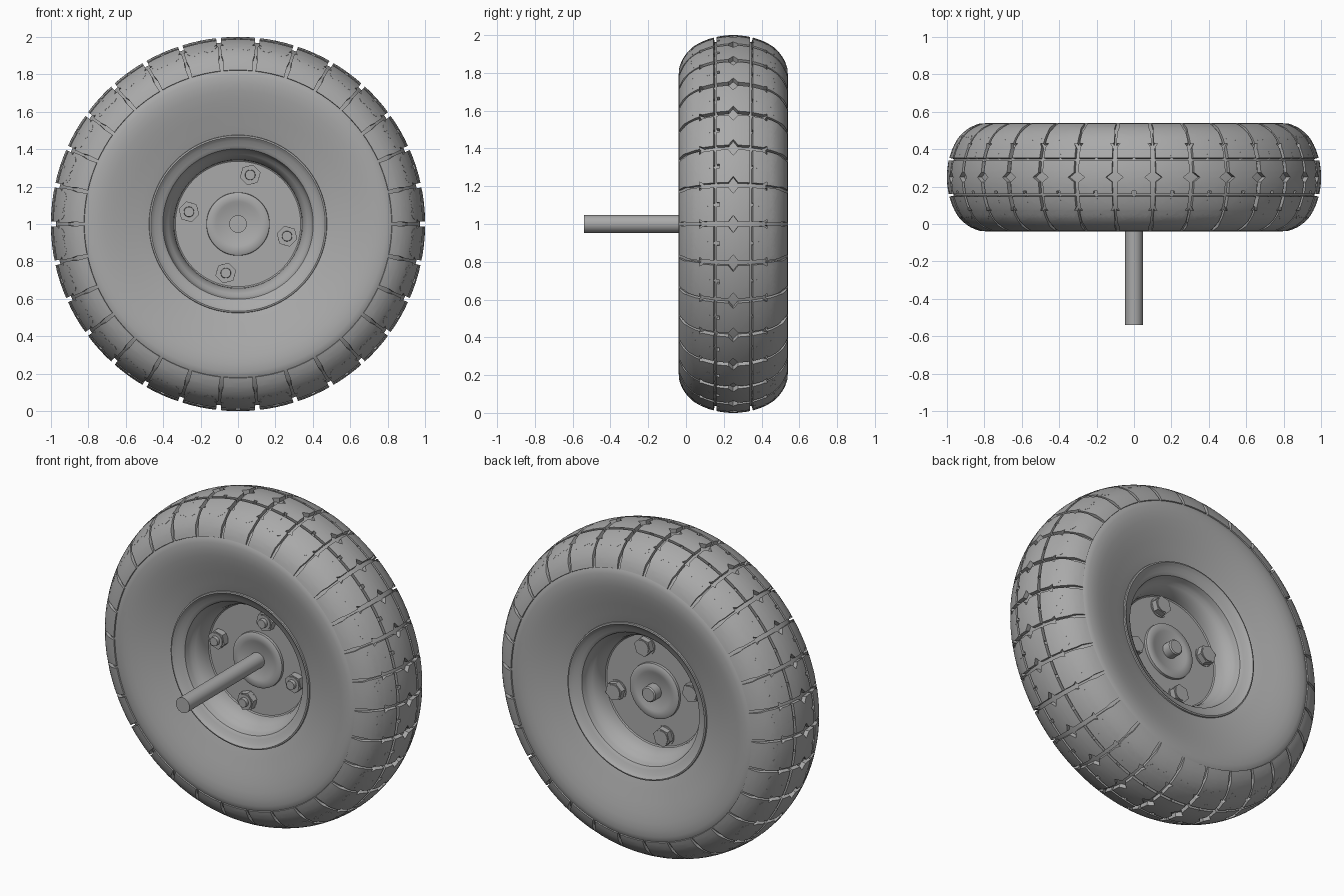
import bpy, bmesh
from math import sin, cos, pi, radians
from mathutils import Matrix, Vector

cube = bpy.data.objects.get("Cube")
if cube:
    bpy.data.objects.remove(cube)

MID_Y, AXIS_Z = 0.25, 1.0
PITCHES = 30
PLACE = Matrix.Translation((0, MID_Y, AXIS_Z))

grey = bpy.data.materials.new("plain_grey")
grey.use_nodes = True
grey.diffuse_color = (0.4, 0.4, 0.4, 1)
grey.node_tree.nodes["Principled BSDF"].inputs["Base Color"].default_value = (0.4, 0.4, 0.4, 1)


def finish(bm, name, angle=35):
    bmesh.ops.recalc_face_normals(bm, faces=bm.faces)
    bm.transform(PLACE)
    mesh = bpy.data.meshes.new(name)
    bm.to_mesh(mesh)
    bm.free()
    mesh.materials.append(grey)
    obj = bpy.data.objects.new(name, mesh)
    bpy.context.collection.objects.link(obj)
    bpy.ops.object.select_all(action="DESELECT")
    obj.select_set(True)
    bpy.context.view_layer.objects.active = obj
    bpy.ops.object.shade_smooth_by_angle(angle=radians(angle))
    return obj


def lathe(name, profile, steps=96, angle=35):
    """Spin (radius, offset) points around the wheel axis."""
    bm = bmesh.new()
    verts = [bm.verts.new((r, d, 0)) for r, d in profile]
    edges = [bm.edges.new(pair) for pair in zip(verts, verts[1:])]
    bmesh.ops.spin(bm, geom=verts + edges, cent=(0, 0, 0), axis=(0, 1, 0),
                   angle=2 * pi, steps=steps)
    bmesh.ops.remove_doubles(bm, verts=bm.verts, dist=0.0005)
    return finish(bm, name, angle)


def mirrored(half):
    return half + [(r, -d) for r, d in reversed(half)]


def crown(deg, lift=0.0):
    """Radius and offset on the tyre's outer arc, raised along its normal."""
    a = radians(deg)
    n = Vector((cos(a) / 0.205, sin(a) / 0.285)).normalized()
    return 0.77 + 0.205 * cos(a) + n.x * lift, 0.285 * sin(a) + n.y * lift


# Tyre carcass: rounded crown and dished sidewalls
side = [(0.44, 0.21), (0.475, 0.223), (0.53, 0.238), (0.60, 0.259), (0.66, 0.275), (0.71, 0.286),
        (0.75, 0.291), (0.79, 0.290), (0.815, 0.284)]
side += [crown(a) for a in range(70, 0, -7)]
lathe("tyre_carcass", mirrored(side))

# Tread blocks: flat outlines (arc degrees, fraction of a pitch) wrapped on the tyre
half_centre = [(-17, -0.44), (-5, -0.44), (0, -0.28), (5, -0.44), (17, -0.44),
               (17, -0.05), (14, -0.05)]
half_inner = [(20, -0.04), (20, -0.44), (32, -0.44), (41, -0.3), (44, -0.17), (40, -0.09), (43, 0)]
half_outer = [(47, 0), (44, -0.09), (48, -0.2), (45, -0.33), (36, -0.47), (52, -0.47),
              (60, -0.44), (76, -0.455)]


def flip(points):
    return [(s, -t) for s, t in reversed(points)]


centre = half_centre + [(14, 0.05), (17, 0.05)] + flip(half_centre[:5])
centre += [(-17, 0.05), (-14, 0.05), (-14, -0.05), (-17, -0.05)]
inner = [(27, -0.04)] + half_inner + flip(half_inner[:-1]) + [(27, 0.04)]
outer = half_outer + flip(half_outer[1:])


def tread(name, outline, sides):
    flat = bmesh.new()
    flat.faces.new([flat.verts.new((s, t, 0)) for s, t in outline])
    bmesh.ops.triangulate(flat, faces=flat.faces)
    cuts = [((s, 0, 0), (1, 0, 0)) for s in range(-14, 76, 7)]
    cuts += [((0, t, 0), (0, 1, 0)) for t in (-0.25, 0, 0.25)]
    for co, no in cuts:
        bmesh.ops.bisect_plane(flat, geom=flat.verts[:] + flat.edges[:] + flat.faces[:],
                               plane_co=co, plane_no=no, dist=0.0001)
    top = bmesh.ops.extrude_face_region(flat, geom=flat.faces[:])
    for v in top["geom"]:
        if isinstance(v, bmesh.types.BMVert):
            v.co.z = 1
    bm = bmesh.new()
    for k in range(PITCHES):
        for sgn in sides:
            made = {}
            for v in flat.verts:
                s, t, h = v.co
                height = 0.025 - 0.014 * min(max((s - 45) / 30, 0), 1)
                r, d = crown(s, height if h > 0.5 else -0.006)
                a = 2 * pi * (k + t) / PITCHES
                made[v] = bm.verts.new((r * sin(a), d * sgn, r * cos(a)))
            for f in flat.faces:
                bm.faces.new([made[v] for v in f.verts])
    flat.free()
    return finish(bm, name, 30)


tread("tread_centre_blocks", centre, (1,))
tread("tread_inner_shoulder_blocks", inner, (1, -1))
tread("tread_outer_shoulder_blocks", outer, (1, -1))

# Rim: rolled lip, stepped bowl and flat web
bowl = [(0.0, 0.045), (0.335, 0.045), (0.342, 0.05), (0.345, 0.075), (0.355, 0.11),
        (0.372, 0.135), (0.388, 0.15), (0.395, 0.17), (0.402, 0.195), (0.42, 0.208),
        (0.445, 0.215), (0.458, 0.228), (0.466, 0.234), (0.474, 0.232), (0.476, 0.222),
        (0.46, 0.20)]
lathe("rim", mirrored(bowl))

# Hub with a shallow recessed face
hub = [(0.0, 0.058), (0.105, 0.058), (0.12, 0.066), (0.155, 0.066), (0.168, 0.06), (0.17, 0.04)]
lathe("hub", mirrored(hub), 64)

# Axle: long at the front, short stub at the back
axle = [(0.0, -0.79), (0.047, -0.79), (0.047, 0.113), (0.04, 0.12), (0.0, 0.12)]
lathe("axle", axle, 32)


# Four bolts through the web: washer and nut in front, hex head behind
def disc(bm, x, z, radius, y0, y1, sides, tip=1.0, turn=0.0):
    place = (Matrix.Translation((x, (y0 + y1) / 2, z)) @ Matrix.Rotation(turn, 4, "Y")
             @ Matrix.Rotation(pi / 2, 4, "X"))
    bmesh.ops.create_cone(bm, cap_ends=True, segments=sides, radius1=radius,
                          radius2=radius * tip, depth=abs(y1 - y0), matrix=place)


for i in range(4):
    a = radians(76 + 90 * i)
    x, z = 0.27 * cos(a), 0.27 * sin(a)
    bm = bmesh.new()
    disc(bm, x, z, 0.05, -0.04, -0.054, 24)
    disc(bm, x, z, 0.057, -0.05, -0.088, 6, 1.0, a)
    disc(bm, x, z, 0.045, -0.084, -0.094, 24)
    disc(bm, x, z, 0.029, -0.08, -0.115, 20, 0.9)
    disc(bm, x, z, 0.06, 0.04, 0.05, 24)
    disc(bm, x, z, 0.057, 0.045, 0.085, 6, 1.0, a)
    disc(bm, x, z, 0.045, 0.08, 0.09, 24)
    finish(bm, f"bolt_{i + 1}")
